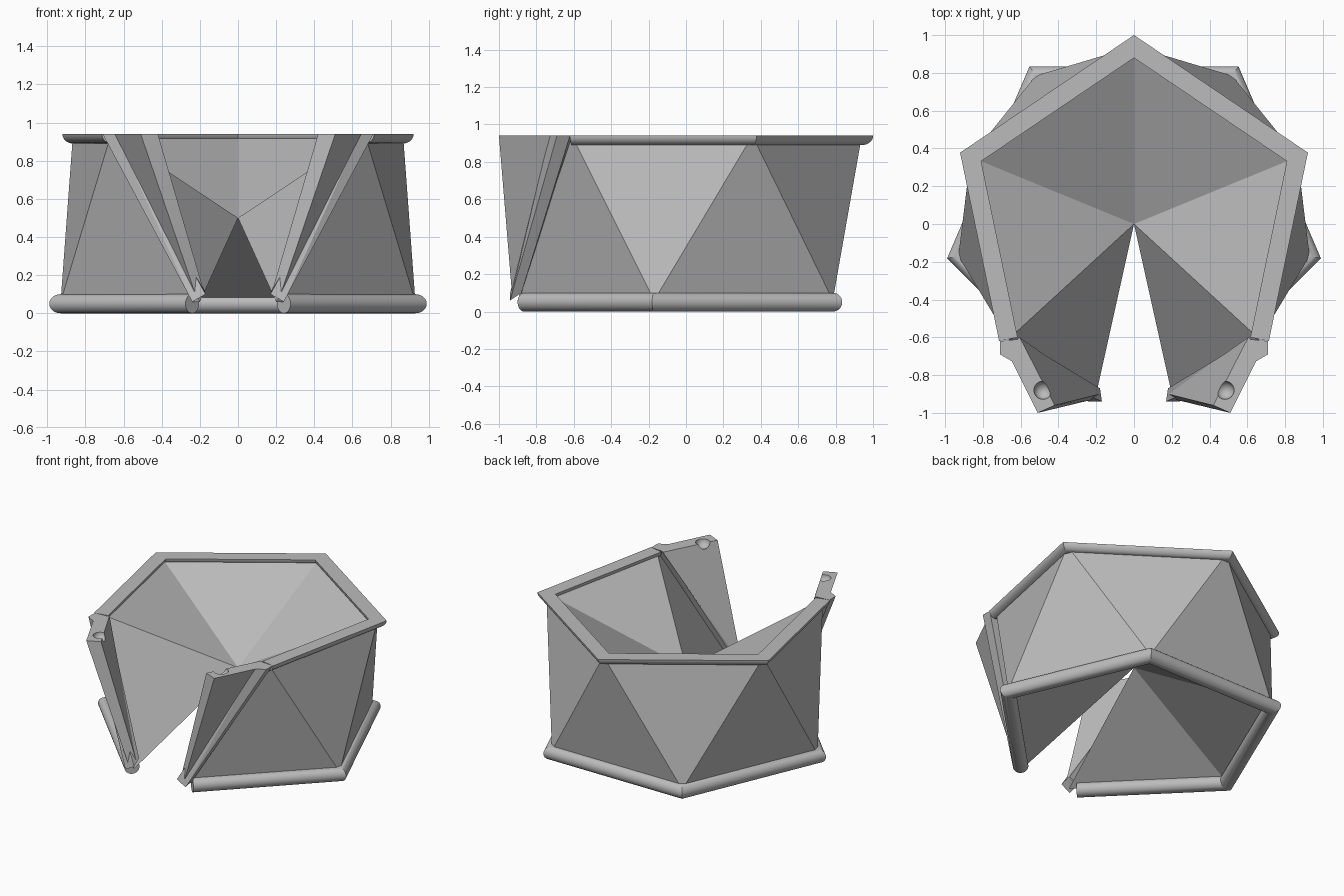
import bpy, bmesh, math
from mathutils import Vector

if "Cube" in bpy.data.objects:
    bpy.data.objects.remove(bpy.data.objects["Cube"])

grey = bpy.data.materials.new("plain_grey")
grey.use_nodes = True
grey.diffuse_color = (0.5, 0.5, 0.5, 1)
grey.node_tree.nodes["Principled BSDF"].inputs["Base Color"].default_value = (0.5, 0.5, 0.5, 1)

TOP, TUBE = 0.94, 0.05


def finish(name, bm, smooth=False):
    bmesh.ops.recalc_face_normals(bm, faces=bm.faces)
    mesh = bpy.data.meshes.new(name)
    bm.to_mesh(mesh)
    bm.free()
    obj = bpy.data.objects.new(name, mesh)
    bpy.context.collection.objects.link(obj)
    mesh.materials.append(grey)
    if smooth:
        bpy.ops.object.select_all(action='DESELECT')
        obj.select_set(True)
        bpy.context.view_layer.objects.active = obj
        bpy.ops.object.shade_smooth_by_angle(angle=math.radians(30))
    return obj


def hull(name, points, side):
    bm = bmesh.new()
    for x, y, z in points:
        bm.verts.new((x * side, y, z))
    bmesh.ops.convex_hull(bm, input=bm.verts)
    bmesh.ops.dissolve_limit(bm, angle_limit=0.01, verts=bm.verts, edges=bm.edges)
    return finish(name, bm)


def sweep(name, path, z, profile):
    """Mitred sweep of an (outward, up) profile along a level open path."""
    pts = [Vector(p) for p in path]
    bm = bmesh.new()
    rings = []
    for i, p in enumerate(pts):
        a = (p - pts[max(i - 1, 0)]).normalized()
        b = (pts[min(i + 1, len(pts) - 1)] - p).normalized()
        a, b = (a if a.length else b), (b if b.length else a)
        na, nb = Vector((a.y, -a.x)), Vector((b.y, -b.x))
        mitre = (na + nb) / (1 + na.dot(nb))
        rings.append([bm.verts.new((p.x + mitre.x * u, p.y + mitre.y * u, z + v))
                      for u, v in profile])
    n = len(profile)
    for r, s in zip(rings, rings[1:]):
        for k in range(n):
            bm.faces.new((r[k], r[(k + 1) % n], s[(k + 1) % n], s[k]))
    bm.faces.new(rings[0])
    bm.faces.new(rings[-1])
    return finish(name, bm, smooth=True)


def arc(start, end, steps, closed):
    count = steps if closed else steps + 1
    angles = [start + (end - start) * k / steps for k in range(count)]
    return [(TUBE * math.cos(t), TUBE * math.sin(t)) for t in angles]


def mirrored(half):
    return half + [(-x, y) for x, y in reversed(half) if x]


top_path = mirrored([(0.665, -0.61), (0.865, 0.355), (0, 0.94)])
base_path = mirrored([(0.2, -0.9), (0.93, -0.17), (0.52, 0.785)])

# Faceted body: triangles around the side, cones above and below, open front slot
bm = bmesh.new()
top = [bm.verts.new((x, y, TOP)) for x, y in top_path]
base = [bm.verts.new((x, y, 0.06)) for x, y in base_path]
centre = bm.verts.new((0, 0, 0.5))
for i in range(5):
    bm.faces.new((base[i], base[i + 1], top[i]))
    bm.faces.new((base[i], base[i + 1], centre))
for i in range(4):
    bm.faces.new((top[i], top[i + 1], base[i + 1]))
    bm.faces.new((top[i], top[i + 1], centre))
for t, b in ((top[0], base[0]), (top[-1], base[-1])):
    bm.faces.new((t, b, centre))
finish("faceted_body", bm)

# Round base tube and half-round top rim
tube_path = [(0.24, -0.865)] + base_path[1:-1] + [(-0.24, -0.865)]
sweep("base_tube", tube_path, TUBE, arc(0, math.tau, 32, True))
sweep("top_rim", top_path, TOP, arc(math.pi, math.tau, 16, False))

# Slot edge bars and thick flaps with a round socket in the top
bar = [(0.71, -0.62, TOP), (0.71, -0.69, TOP), (0.64, -0.73, TOP), (0.61, -0.61, TOP),
       (0.26, -0.88, 0.1), (0.24, -0.94, 0.06), (0.17, -0.94, 0.1), (0.18, -0.87, 0.13)]
flap = [(0.68, -0.66, TOP), (0.51, -1.0, TOP), (0.42, -0.96, TOP), (0.605, -0.6, TOP),
        (0.22, -0.93, 0.09), (0.18, -0.9, 0.12)]
for side, label in ((1, "left"), (-1, "right")):
    hull(label + "_slot_bar", bar, side)
    plate = hull(label + "_slot_flap", flap, side)
    bm = bmesh.new()
    bmesh.ops.create_uvsphere(bm, u_segments=24, v_segments=16, radius=0.048)
    bmesh.ops.translate(bm, vec=(0.482 * side, -0.88, TOP), verts=bm.verts)
    cutter = finish("socket_cutter", bm)
    cutter.hide_render = True
    cut = plate.modifiers.new("socket", 'BOOLEAN')
    cut.operation, cut.solver, cut.object = 'DIFFERENCE', 'EXACT', cutter
    bpy.ops.object.select_all(action='DESELECT')
    plate.select_set(True)
    bpy.context.view_layer.objects.active = plate
    bpy.ops.object.modifier_apply(modifier="socket")
    bpy.data.objects.remove(cutter)
    bpy.ops.object.shade_smooth_by_angle(angle=math.radians(25))
